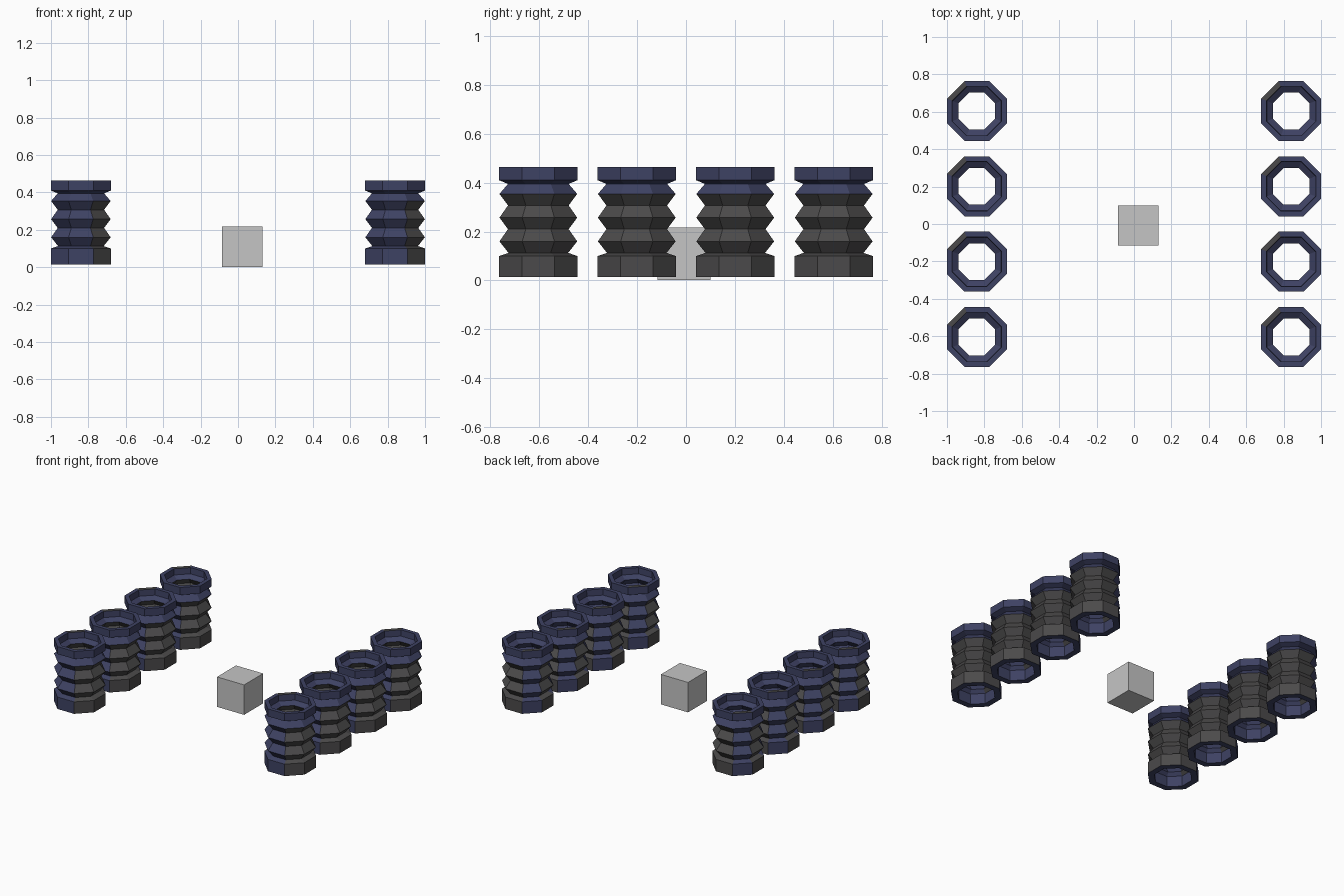
import bpy, math

if "Cube" in bpy.data.objects:
    bpy.data.objects.remove(bpy.data.objects["Cube"])


def material(name, rgb):
    m = bpy.data.materials.new(name)
    m.diffuse_color = (*rgb, 1)
    m.use_nodes = True
    m.node_tree.nodes["Principled BSDF"].inputs["Base Color"].default_value = m.diffuse_color
    return m


BLUE = material("navy blue", (0.048, 0.054, 0.125))
GREY = material("charcoal grey", (0.070, 0.068, 0.069))
LIGHT = material("light grey", (0.56, 0.56, 0.56))

SIDES = 8
# closed wall section: (apothem, height), up the outside then down the inside
PROFILE = [
    (0.16, 0.014), (0.16, 0.10), (0.122, 0.113),
    (0.159, 0.16), (0.124, 0.21), (0.159, 0.257), (0.124, 0.307),
    (0.159, 0.354), (0.124, 0.395), (0.16, 0.41), (0.16, 0.464),
    (0.132, 0.464), (0.130, 0.42), (0.098, 0.397),
    (0.132, 0.354), (0.098, 0.307), (0.132, 0.257), (0.098, 0.21),
    (0.132, 0.16), (0.098, 0.113), (0.118, 0.09), (0.118, 0.014),
]


def bellows_mesh():
    n = len(PROFILE)
    k = 1 / math.cos(math.pi / SIDES)      # apothem to corner radius
    verts, faces = [], []
    for s in range(SIDES):
        a = math.tau * (s - 0.5) / SIDES
        for r, z in PROFILE:
            verts.append((r * k * math.cos(a), r * k * math.sin(a), z))
    for s in range(SIDES):
        t = (s + 1) % SIDES
        for i in range(n):
            j = (i + 1) % n
            faces.append((s * n + i, t * n + i, t * n + j, s * n + j))
    mesh = bpy.data.meshes.new("bellows")
    mesh.from_pydata(verts, [], faces)
    mesh.materials.append(BLUE)
    mesh.materials.append(GREY)
    # grey on the right and back sides below the collar, blue elsewhere
    for idx, poly in enumerate(mesh.polygons):
        side, band = divmod(idx, n)
        grey = False
        if band < 7:
            grey = side in (0, 1, 2, 4, 7)
        elif 13 <= band < 20:
            grey = side in (1, 2, 3, 4)
        elif band == 10:
            grey = side == 3
        poly.material_index = int(grey)
    mesh.update()
    return mesh


# two rows of four bellows
mesh = bellows_mesh()
for side, x in (("left", -0.84), ("right", 0.84)):
    for i in range(4):
        ob = bpy.data.objects.new(f"bellows_{side}_{i + 1}", mesh)
        ob.location = (x, -0.604 + 0.4027 * i, 0)
        bpy.context.collection.objects.link(ob)

# small block in the middle
bpy.ops.mesh.primitive_cube_add(size=0.216, location=(0.022, -0.008, 0.109))
block = bpy.context.object
block.name = "centre_block"
block.data.materials.append(LIGHT)
